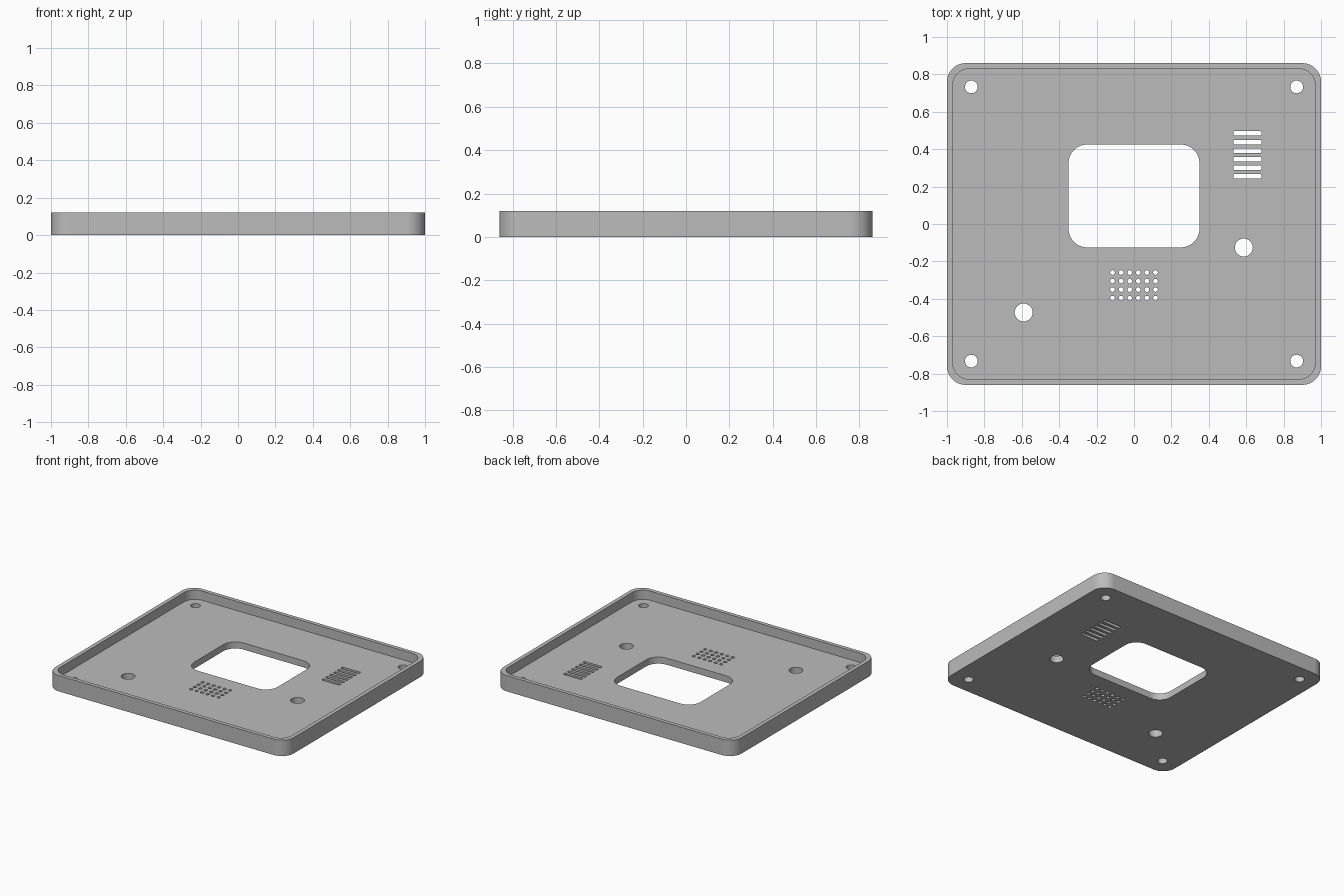
import bpy, bmesh
from math import sin, cos, pi

cube = bpy.data.objects.get("Cube")
if cube:
    bpy.data.objects.remove(cube, do_unlink=True)

HEIGHT, FLOOR = 0.12, 0.05


def rounded_rect(x, y, w, d, r, steps=10):
    """Outline of a rounded rectangle centred on x, y."""
    pts = []
    for k, (sx, sy) in enumerate([(1, 1), (-1, 1), (-1, -1), (1, -1)]):
        cx, cy = x + sx * (w / 2 - r), y + sy * (d / 2 - r)
        for i in range(steps + 1):
            a = (k + i / steps) * pi / 2
            pts.append((cx + r * cos(a), cy + r * sin(a)))
    return pts


def circle(x, y, r, n=32):
    return [(x + r * cos(2 * pi * i / n), y + r * sin(2 * pi * i / n)) for i in range(n)]


def prisms(name, outlines, z0, z1):
    """One object holding an upright prism for each outline."""
    bm = bmesh.new()
    for pts in outlines:
        low = [bm.verts.new((x, y, z0)) for x, y in pts]
        high = [bm.verts.new((x, y, z1)) for x, y in pts]
        bm.faces.new(low[::-1])
        bm.faces.new(high)
        for i in range(len(pts)):
            j = (i + 1) % len(pts)
            bm.faces.new((low[i], low[j], high[j], high[i]))
    mesh = bpy.data.meshes.new(name)
    bm.to_mesh(mesh)
    bm.free()
    obj = bpy.data.objects.new(name, mesh)
    bpy.context.collection.objects.link(obj)
    return obj


# Tray body
tray = prisms("cover_tray", [rounded_rect(0, 0, 2, 1.72, 0.1, 16)], 0, HEIGHT)

# Shallow recess inside the rim
recess = prisms("recess_cutter", [rounded_rect(0, 0, 1.94, 1.66, 0.09, 16)], FLOOR, HEIGHT + 0.1)

# Screen window, screw holes and button holes
openings = [rounded_rect(0, 0.15, 0.7, 0.55, 0.1, 16)]
openings += [circle(sx * 0.87, sy * 0.733, 0.034) for sx in (-1, 1) for sy in (-1, 1)]
openings += [circle(0.587, -0.126, 0.048), circle(-0.59, -0.473, 0.048)]

# Vent slots and speaker grille
openings += [rounded_rect(0.606, 0.254 + 0.046 * i, 0.15, 0.024, 0.004, 2) for i in range(6)]
openings += [circle(-0.115 + 0.046 * i, -0.396 + 0.0455 * j, 0.0125, 16)
             for i in range(6) for j in range(4)]
holes = prisms("opening_cutter", openings, -0.1, HEIGHT + 0.1)

# Cut the body and drop the cutters
bpy.ops.object.select_all(action='DESELECT')
bpy.context.view_layer.objects.active = tray
tray.select_set(True)
for cutter in (recess, holes):
    cutter.hide_render = True
    mod = tray.modifiers.new(cutter.name, 'BOOLEAN')
    mod.operation = 'DIFFERENCE'
    mod.solver = 'EXACT'
    mod.object = cutter
    bpy.ops.object.modifier_apply(modifier=mod.name)
    bpy.data.objects.remove(cutter, do_unlink=True)

# Single grey finish
grey = bpy.data.materials.new("plain_grey")
grey.use_nodes = True
colour = (0.5, 0.5, 0.5, 1)
grey.diffuse_color = colour
grey.node_tree.nodes["Principled BSDF"].inputs["Base Color"].default_value = colour
tray.data.materials.clear()
tray.data.materials.append(grey)
bpy.ops.object.shade_smooth_by_angle(angle=pi / 6)
